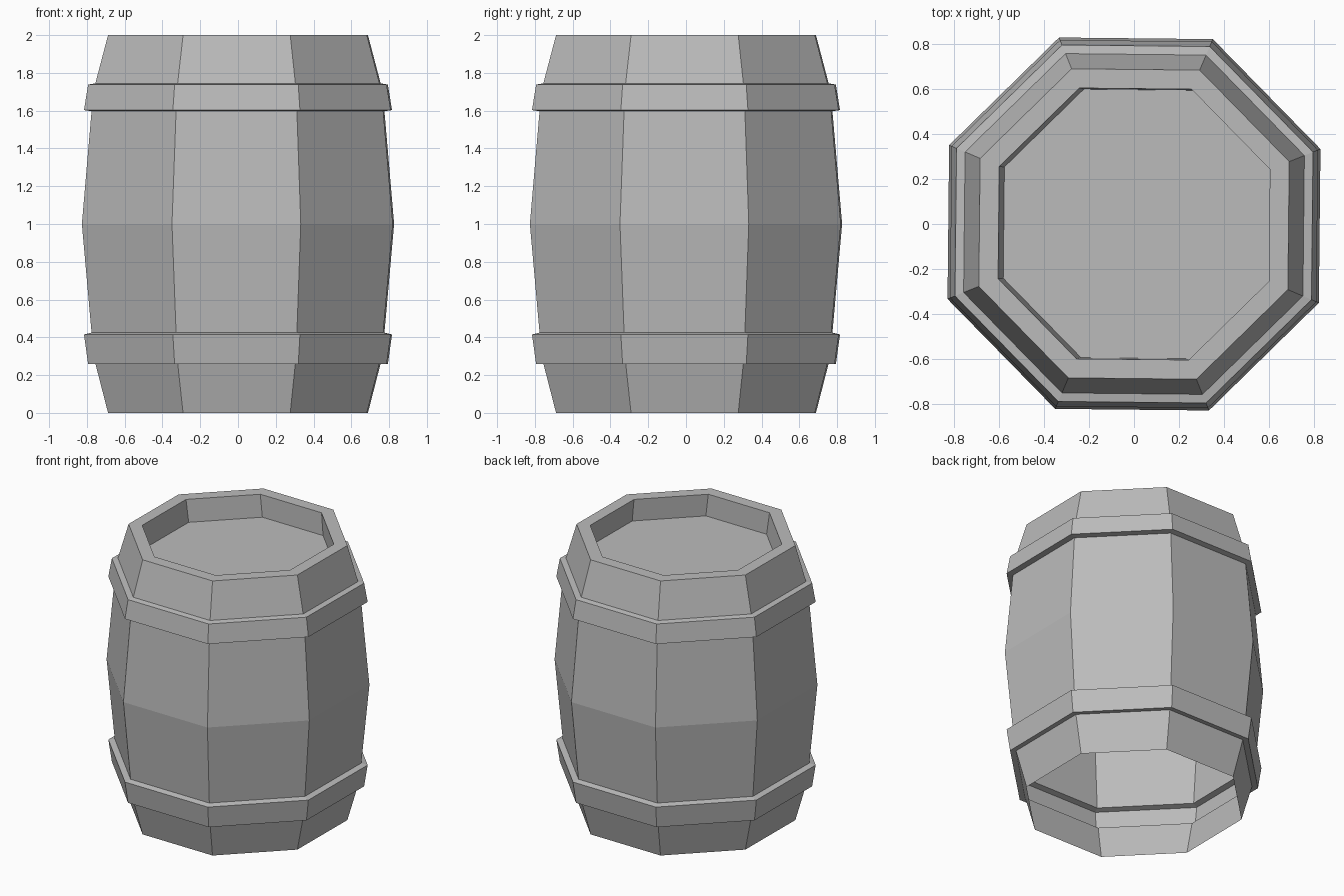
import bpy
import bmesh
from math import cos, sin, pi, radians

SIDES = 8
TURN = radians(-0.6)

cube = bpy.data.objects.get("Cube")
if cube:
    bpy.data.objects.remove(cube, do_unlink=True)

grey = bpy.data.materials.new("plain grey")
grey.use_nodes = True
colour = (0.5, 0.5, 0.5, 1)
grey.diffuse_color = colour
grey.node_tree.nodes["Principled BSDF"].inputs["Base Color"].default_value = colour


def lathe(name, profile, cap=False, shift=0):
    """Turn (flat radius, height) points into an open eight-sided shell.
    With cap, the last ring is moved sideways by shift and closed."""
    bm = bmesh.new()
    rings = []
    for i, (flat, z) in enumerate(profile):
        r = flat / cos(pi / SIDES)
        dx = shift if i == len(profile) - 1 else 0
        angles = [(k + 0.5) * 2 * pi / SIDES + TURN for k in range(SIDES)]
        rings.append([bm.verts.new((r * cos(a) + dx, r * sin(a), z)) for a in angles])
    for low, high in zip(rings, rings[1:]):
        for k in range(SIDES):
            n = (k + 1) % SIDES
            bm.faces.new((low[k], low[n], high[n], high[k]))
    if cap:
        bm.faces.new(rings[-1])
    mesh = bpy.data.meshes.new(name)
    bm.to_mesh(mesh)
    bm.free()
    mesh.materials.append(grey)
    obj = bpy.data.objects.new(name, mesh)
    bpy.context.collection.objects.link(obj)
    return obj


def flipped(profile):
    """Mirror a profile about mid height, keeping it running upwards."""
    return [(r, 2 - z) for r, z in reversed(profile)]


# Stave sections, open underneath
lower_staves = [(0.685, 0), (0.752, 0.262)]
lathe("lower_staves", lower_staves)
lathe("middle_staves", [(0.772, 0.425), (0.823, 1), (0.772, 1.597)])

# Hoops: the lower one flares upwards, the upper one downwards
lathe("lower_hoop", [(0.752, 0.262), (0.79, 0.258), (0.812, 0.415), (0.772, 0.425)])
lathe("upper_hoop", [(0.772, 1.597), (0.812, 1.603), (0.79, 1.738), (0.752, 1.745)])

# Upper staves, rim and sunken lid
upper_staves = [(0.752, 1.745), (0.685, 2)]
lathe("upper_staves", upper_staves)
lathe("rim_and_lid", [(0.685, 2), (0.6, 2), (0.595, 1.84)], cap=True, shift=0.018)
